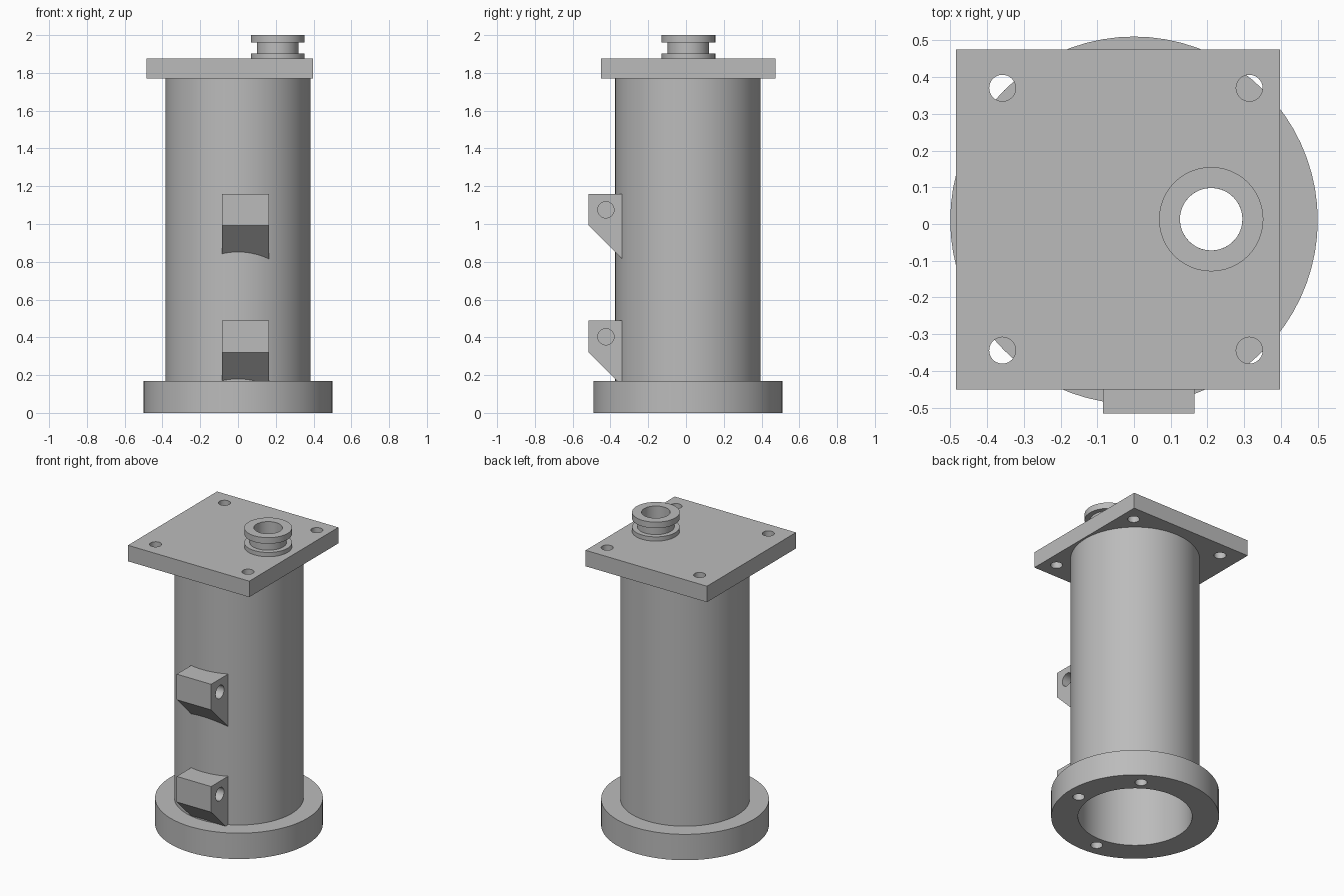
import bpy, bmesh
from math import cos, sin, pi, radians
from mathutils import Matrix, Vector

cube = bpy.data.objects.get("Cube")
if cube:
    bpy.data.objects.remove(cube, do_unlink=True)

GREY = (0.5, 0.5, 0.5, 1)
metal = bpy.data.materials.new("plain grey metal")
metal.use_nodes = True
metal.diffuse_color = GREY
metal.node_tree.nodes["Principled BSDF"].inputs["Base Color"].default_value = GREY

AXIS_Y = 0.01  # centre line of the tube


def finish(name, bm):
    bmesh.ops.recalc_face_normals(bm, faces=bm.faces)
    mesh = bpy.data.meshes.new(name)
    bm.to_mesh(mesh)
    bm.free()
    mesh.materials.append(metal)
    obj = bpy.data.objects.new(name, mesh)
    bpy.context.collection.objects.link(obj)
    return obj


def lathe(name, profile, x, y, sides=72):
    """Revolve a closed (radius, height) outline around a vertical axis."""
    bm = bmesh.new()
    rings = []
    for i in range(sides):
        a = 2 * pi * i / sides
        rings.append([bm.verts.new((x + r * cos(a), y + r * sin(a), z)) for r, z in profile])
    n = len(profile)
    for i in range(sides):
        a, b = rings[i], rings[(i + 1) % sides]
        for j in range(n):
            k = (j + 1) % n
            bm.faces.new((a[j], b[j], b[k], a[k]))
    return finish(name, bm)


def extrude_x(name, outline, x0, x1):
    """Extrude a (y, z) outline from x0 to x1."""
    bm = bmesh.new()
    face = bm.faces.new([bm.verts.new((x0, y, z)) for y, z in outline])
    out = bmesh.ops.extrude_face_region(bm, geom=[face])
    moved = [v for v in out["geom"] if isinstance(v, bmesh.types.BMVert)]
    bmesh.ops.translate(bm, verts=moved, vec=(x1 - x0, 0, 0))
    return finish(name, bm)


def drill(target, holes, axis="Z"):
    """Cut round holes, each given as (centre, radius, length)."""
    turn = Matrix.Rotation(pi / 2, 4, "Y") if axis == "X" else Matrix()
    bm = bmesh.new()
    for centre, radius, length in holes:
        bmesh.ops.create_cone(bm, cap_ends=True, segments=40, radius1=radius, radius2=radius,
                              depth=length, matrix=Matrix.Translation(Vector(centre)) @ turn)
    cutter = finish("hole_cutter", bm)
    cutter.hide_render = True
    mod = target.modifiers.new("holes", "BOOLEAN")
    mod.operation = "DIFFERENCE"
    mod.solver = "EXACT"
    mod.object = cutter
    bpy.context.view_layer.objects.active = target
    bpy.ops.object.modifier_apply(modifier=mod.name)
    bpy.data.objects.remove(cutter, do_unlink=True)


# Hollow tube with its round base flange
body = lathe("tube_and_base_flange",
             [(0.34, 0), (0.5, 0), (0.5, 0.17), (0.385, 0.17), (0.385, 1.77), (0.34, 1.77)],
             0, AXIS_Y)

# Blind bolt holes under the flange
drill(body, [((0.41 * cos(radians(a)), AXIS_Y + 0.41 * sin(radians(a)), 0), 0.036, 0.2)
             for a in (-5, 55, 264)])

# Square top plate with four bolt holes and the spout opening
SPOUT = (0.21, 0.013)
plate = extrude_x("top_plate", [(-0.45, 1.77), (0.475, 1.77), (0.475, 1.875), (-0.45, 1.875)],
                  -0.485, 0.397)
bolts = [((x, y, 1.82), 0.036, 0.4) for x in (-0.358, 0.314) for y in (-0.344, 0.37)]
drill(plate, bolts + [((*SPOUT, 1.82), 0.085, 0.4)])

# Grooved spout on the plate
spout = lathe("spout",
              [(0.085, 1.875), (0.142, 1.875), (0.142, 1.903), (0.11, 1.903),
               (0.11, 1.96), (0.142, 1.96), (0.142, 2.0), (0.085, 2.0)],
              *SPOUT, sides=48)

# Two hinge lugs with blind pin holes, rooted in the tube wall
lugs = []
for name, top in (("upper_lug", 1.16), ("lower_lug", 0.488)):
    lug = extrude_x(name, [(-0.515, top), (-0.335, top), (-0.335, top - 0.348),
                           (-0.515, top - 0.168)], -0.085, 0.165)
    drill(lug, [((0.165, -0.424, top - 0.085), 0.043, 0.3)], "X")
    lugs.append(lug)

# Smooth the round walls and keep the edges crisp
bpy.ops.object.select_all(action="DESELECT")
for obj in [body, plate, spout] + lugs:
    obj.select_set(True)
bpy.context.view_layer.objects.active = body
bpy.ops.object.shade_smooth_by_angle(angle=radians(30))
